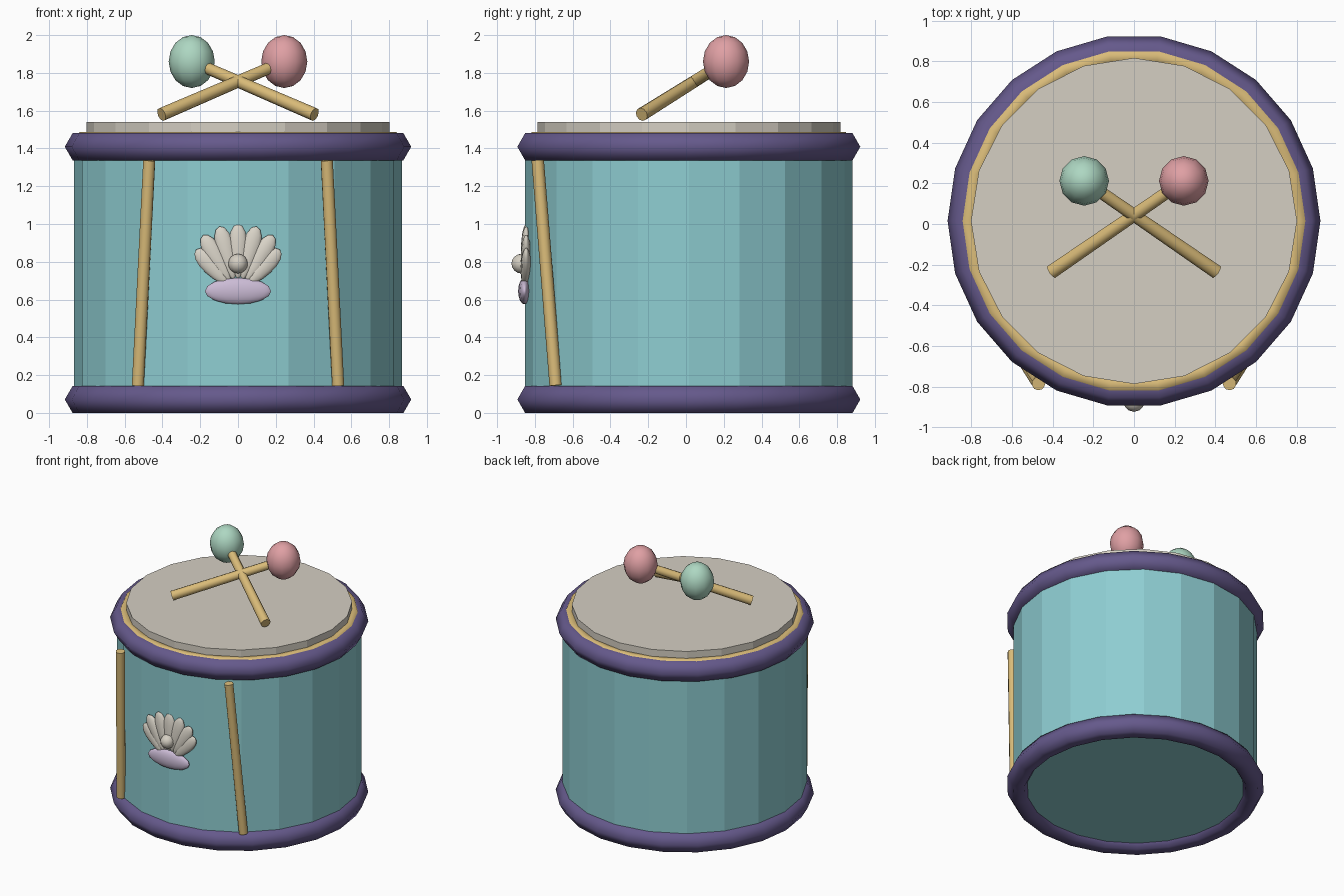
import bpy
import math
from mathutils import Vector

default_cube = bpy.data.objects.get("Cube")
if default_cube:
    bpy.data.objects.remove(default_cube, do_unlink=True)


def material(name, r, g, b):
    mat = bpy.data.materials.new(name)
    mat.use_nodes = True
    mat.diffuse_color = (r, g, b, 1)
    mat.node_tree.nodes["Principled BSDF"].inputs["Base Color"].default_value = (r, g, b, 1)
    return mat


teal = material("teal", 0.27, 0.61, 0.64)
purple = material("deep purple", 0.13, 0.10, 0.26)
wood = material("golden wood", 0.70, 0.50, 0.19)
skin = material("cream", 0.66, 0.62, 0.54)
mint = material("mint green", 0.42, 0.68, 0.54)
pink = material("pink", 0.74, 0.35, 0.37)
lilac = material("lilac", 0.60, 0.50, 0.67)
shell = material("shell white", 0.70, 0.66, 0.58)

DRUM_Y = 0.015


def finish(name, mat, angle=None):
    obj = bpy.context.object
    obj.name = name
    obj.data.materials.append(mat)
    if angle:
        bpy.ops.object.shade_smooth_by_angle(angle=math.radians(angle))
    return obj


def drum_cylinder(name, mat, radius, low, high):
    bpy.ops.mesh.primitive_cylinder_add(vertices=20, radius=radius, depth=high - low,
                                        location=(0, DRUM_Y, (low + high) / 2))
    return finish(name, mat)


def ring(name, mat, major, minor, z):
    bpy.ops.mesh.primitive_torus_add(major_segments=22, minor_segments=6, major_radius=major,
                                     minor_radius=minor, location=(0, DRUM_Y, z))
    return finish(name, mat, 80)


def rod(name, mat, start, end, r1, r2):
    a, b = Vector(start), Vector(end)
    bpy.ops.mesh.primitive_cone_add(vertices=10, radius1=r1, radius2=r2, depth=(b - a).length,
                                    location=(a + b) / 2,
                                    rotation=(b - a).to_track_quat('Z', 'Y').to_euler())
    return finish(name, mat, 50)


def ellipsoid(name, mat, center, size, segments=12, rings=8, rotation=(0, 0, 0)):
    bpy.ops.mesh.primitive_uv_sphere_add(segments=segments, ring_count=rings, radius=1,
                                         location=center, rotation=rotation)
    bpy.context.object.scale = size
    return finish(name, mat, 80)


# Drum barrel, skin and hoops
drum_cylinder("drum_body", teal, 0.867, 0.035, 1.42)
drum_cylinder("drum_skin", skin, 0.802, 1.36, 1.54)
ring("bottom_hoop", purple, 0.834, 0.083, 0.071)
ring("top_hoop", purple, 0.834, 0.083, 1.409)
ring("skin_band", wood, 0.815, 0.05, 1.443)

# Side rods and crossed mallets, mirrored about x
for side, label, colour in ((1, "left", pink), (-1, "right", mint)):
    rod(label + "_side_rod", wood, (side * 0.53, -0.69, 0.145), (side * 0.47, -0.785, 1.337),
        0.033, 0.033)
    ball = Vector((side * 0.245, 0.212, 1.86))
    rod(label + "_mallet_handle", wood, (side * -0.405, -0.235, 1.58), ball, 0.036, 0.031)
    ellipsoid(label + "_mallet_head", colour, ball, (0.122, 0.122, 0.14))

# Open shell emblem: fan of tapered ribs
for i in range(-3, 4):
    angle = math.radians((0, 15, 30, 42)[abs(i)]) * (1 if i > 0 else -1)
    length = (0.38, 0.38, 0.37, 0.33)[abs(i)]
    center = (math.sin(angle) * length * 0.62, -0.846, 0.62 + math.cos(angle) * length * 0.62)
    rib = ellipsoid("shell_rib", shell, center, (0.048, 0.028, length * 0.38), 10, 8,
                    (0, angle, 0))
    for v in rib.data.vertices:
        v.co.x *= 1 + 0.3 * v.co.z
        v.co.y -= 0.3 * max(0, -v.co.z)

# Lower shell lip and pearl
ellipsoid("shell_lip", lilac, (0, -0.855, 0.645), (0.18, 0.034, 0.07), 14, 8)
ellipsoid("pearl", skin, (0, -0.872, 0.79), (0.052, 0.052, 0.052))
